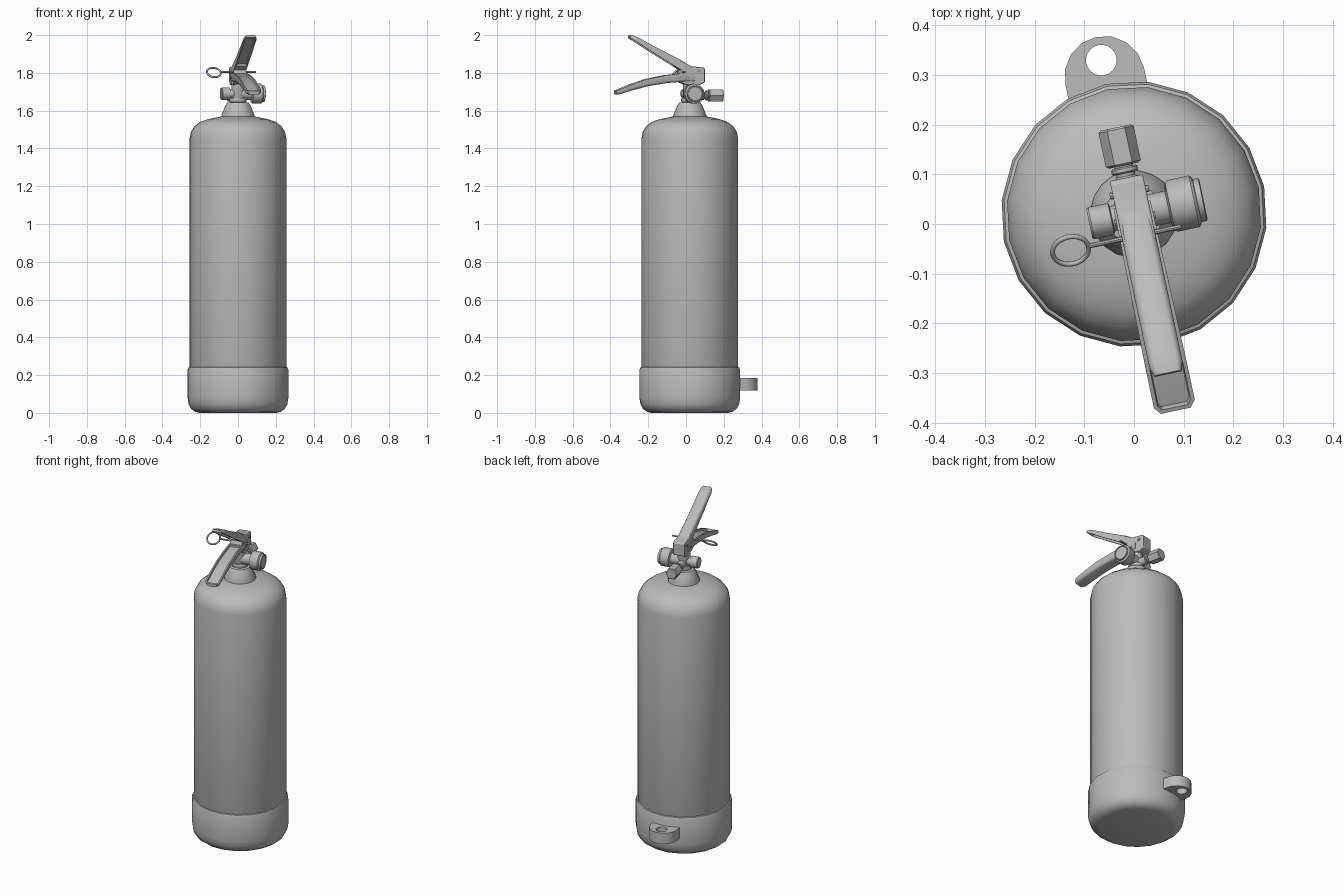
import bpy, bmesh, math
from mathutils import Matrix, Vector

old = bpy.data.objects.get("Cube")
if old:
    bpy.data.objects.remove(old)

GREY = (0.5, 0.5, 0.5, 1)
mat = bpy.data.materials.new("plain grey")
mat.use_nodes = True
mat.diffuse_color = GREY
mat.node_tree.nodes["Principled BSDF"].inputs["Base Color"].default_value = GREY

# The whole extinguisher is turned slightly about its own axis
FRAME = Matrix.Translation((0, 0.02, 0)) @ Matrix.Rotation(math.radians(12), 4, 'Z')
ALONG_X = Matrix.Rotation(math.pi / 2, 4, 'Y')
ALONG_Y = Matrix.Rotation(-math.pi / 2, 4, 'X')


def finish(name, bm, angle=35):
    bmesh.ops.recalc_face_normals(bm, faces=bm.faces)
    bm.transform(FRAME)
    mesh = bpy.data.meshes.new(name)
    bm.to_mesh(mesh)
    bm.free()
    mesh.materials.append(mat)
    ob = bpy.data.objects.new(name, mesh)
    bpy.context.collection.objects.link(ob)
    bpy.ops.object.select_all(action='DESELECT')
    ob.select_set(True)
    bpy.context.view_layer.objects.active = ob
    bpy.ops.object.shade_smooth_by_angle(angle=math.radians(angle))
    return ob


def skin(bm, rings, cap=True):
    """Join equal closed rings with quads and return the quads row by row."""
    rows = []
    for a, b in zip(rings, rings[1:]):
        n = len(a)
        rows.append([bm.faces.new((a[i], a[(i + 1) % n], b[(i + 1) % n], b[i]))
                     for i in range(n)])
    if cap:
        bm.faces.new(rings[0])
        bm.faces.new(rings[-1])
    return rows


def lathe(name, profile, sides, place=Matrix.Identity(4), angle=35):
    bm = bmesh.new()
    rings = [[bm.verts.new((r * math.cos(k * math.tau / sides),
                            r * math.sin(k * math.tau / sides), z))
              for k in range(sides)] for r, z in profile]
    skin(bm, rings)
    bm.transform(place)
    return finish(name, bm, angle)


def lever(name, stations, side):
    """Channel with a closed rim; side is the direction its hollow faces."""
    bm = bmesh.new()
    rings = []
    for i, (y, z, w, d) in enumerate(stations):
        a, b = stations[max(i - 1, 0)], stations[min(i + 1, len(stations) - 1)]
        run = Vector((0, b[0] - a[0], b[1] - a[1])).normalized()
        up = Vector((0, run.z, -run.y)) * side
        c = min(0.012, d * 0.6)
        section = [(-w, d), (-w, c), (-w + c * 0.4, c * 0.3), (-w + c, 0),
                   (w - c, 0), (w - c * 0.4, c * 0.3), (w, c), (w, d)]
        rings.append([bm.verts.new(Vector((x, y, z)) + up * h) for x, h in section])
    rows = skin(bm, rings)
    bmesh.ops.recalc_face_normals(bm, faces=bm.faces)
    hollow = [row[-1] for row in rows[1:]]
    bmesh.ops.inset_region(bm, faces=hollow, thickness=0.008, use_even_offset=True)
    bmesh.ops.inset_region(bm, faces=hollow, thickness=0.002, depth=-0.012)
    return finish(name, bm, 40)


# Tank, protective boot and neck
lathe("tank", [(0.25, 0.2), (0.257, 0.22), (0.257, 1.455), (0.25, 1.488),
               (0.232, 1.517), (0.203, 1.54), (0.16, 1.555), (0.085, 1.57)], 20, angle=40)
lathe("base_boot", [(0.205, 0), (0.228, 0.006), (0.25, 0.022), (0.263, 0.047),
                    (0.268, 0.08), (0.268, 0.228), (0.263, 0.24), (0.255, 0.244)], 20, angle=40)
lathe("neck", [(0.088, 1.555), (0.088, 1.575), (0.07, 1.62), (0.058, 1.642), (0.04, 1.645)], 20)

# Valve body with its side outlets
HUB = Matrix.Translation((0, 0, 1.69))
lathe("valve_stem", [(0.03, 1.63), (0.036, 1.64), (0.036, 1.76)], 16)
lathe("valve_collar", [(0.044, 1.645), (0.046, 1.65), (0.046, 1.662), (0.044, 1.667)], 16)
lathe("side_plug", [(0.026, -0.05), (0.026, 0), (0.033, 0.002), (0.033, 0.043), (0.03, 0.047)], 16,
      HUB @ Matrix.Translation((-0.045, 0, 0)) @ Matrix.Rotation(-math.pi / 2, 4, 'Y'))
lathe("pressure_gauge", [(0.033, 0.01), (0.033, 0.07), (0.05, 0.074), (0.053, 0.08),
                         (0.053, 0.124), (0.05, 0.128), (0.044, 0.13), (0.044, 0.141),
                         (0.039, 0.143), (0.037, 0.139)], 16, HUB @ ALONG_X)
REAR = HUB @ Matrix.Translation((0, 0, -0.01)) @ ALONG_Y
lathe("outlet_pipe", [(0.024, 0), (0.024, 0.075), (0.019, 0.078), (0.019, 0.1)], 12, REAR)
lathe("outlet_ring", [(0.024, 0.084), (0.027, 0.087), (0.027, 0.094), (0.024, 0.097)], 12, REAR)
lathe("outlet_nut", [(0.03, 0.1), (0.036, 0.104), (0.036, 0.174), (0.031, 0.178)], 6, REAR, 20)

# Bracket block holding both levers
outline = [(0.075, 1.75), (0.075, 1.822), (0.068, 1.829), (0, 1.835), (-0.06, 1.866),
           (-0.045, 1.825), (-0.062, 1.798), (-0.062, 1.752), (-0.02, 1.735), (0.045, 1.735)]
bm = bmesh.new()
skin(bm, [[bm.verts.new((x, y, z)) for y, z in outline] for x in (-0.034, 0.034)])
bracket = finish("lever_bracket", bm)
bevel = bracket.modifiers.new("soft edges", 'BEVEL')
bevel.width = 0.004
bevel.segments = 2

# Levers, with stations of y, z, half width and depth
lever("squeeze_lever", [(0.01, 1.831, 0.034, 0.045), (-0.06, 1.872, 0.034, 0.045),
                        (-0.2, 1.942, 0.034, 0.032), (-0.27, 1.98, 0.034, 0.026),
                        (-0.305, 1.996, 0.034, 0.022), (-0.327, 2.0, 0.028, 0.014)], -1)
lever("carry_lever", [(0.02, 1.752, 0.038, 0.044), (-0.06, 1.752, 0.039, 0.044),
                      (-0.13, 1.746, 0.04, 0.042), (-0.23, 1.73, 0.041, 0.038),
                      (-0.32, 1.707, 0.042, 0.03), (-0.385, 1.687, 0.042, 0.024),
                      (-0.404, 1.686, 0.031, 0.018)], 1)

# Rivets and safety pin, all crossing the bracket
for name, y, z, r, left, right in [("rear_rivet", 0.045, 1.805, 0.007, 0.04, -0.04),
                                   ("front_rivet", -0.01, 1.775, 0.007, 0.042, -0.042),
                                   ("safety_pin", -0.044, 1.805, 0.005, 0.088, -0.102)]:
    lathe(name, [(r, right), (r, left)], 8, Matrix.Translation((0, y, z)) @ ALONG_X)

# Pull ring, tilted up towards the rear
bm = bmesh.new()
tilt = Matrix.Translation((-0.14, -0.045, 1.802)) @ Matrix.Rotation(math.radians(42), 4, 'X')
rings = []
for i in range(24):
    a = i * math.tau / 24
    rings.append([bm.verts.new(tilt @ Vector(((0.037 + 0.005 * math.cos(b)) * math.cos(a),
                                              (0.037 + 0.005 * math.cos(b)) * math.sin(a),
                                              0.005 * math.sin(b))))
                  for b in [k * math.tau / 8 for k in range(8)]])
skin(bm, rings + rings[:1], cap=False)
finish("pull_ring", bm, 60)

# Wall hanging lug with a round hole
bm = bmesh.new()
arc = [(0.081 * math.cos(k * math.pi / 8), 0.284 + 0.081 * math.sin(k * math.pi / 8))
       for k in range(9)]
hole = [(0.031 * math.cos(k * math.tau / 20), 0.317 + 0.031 * math.sin(k * math.tau / 20))
        for k in range(20)]
edges = []
for loop in ([(0.081, 0.2)] + arc + [(-0.081, 0.2)], hole):
    vs = [bm.verts.new((x, y, 0.118)) for x, y in loop]
    edges += [bm.edges.new((vs[i - 1], vs[i])) for i in range(len(vs))]
bmesh.ops.triangle_fill(bm, edges=edges, use_beauty=True)
new = bmesh.ops.extrude_face_region(bm, geom=bm.faces[:], use_keep_orig=True)["geom"]
bmesh.ops.translate(bm, vec=(0, 0, 0.066), verts=[g for g in new if isinstance(g, bmesh.types.BMVert)])
finish("hanging_lug", bm)
